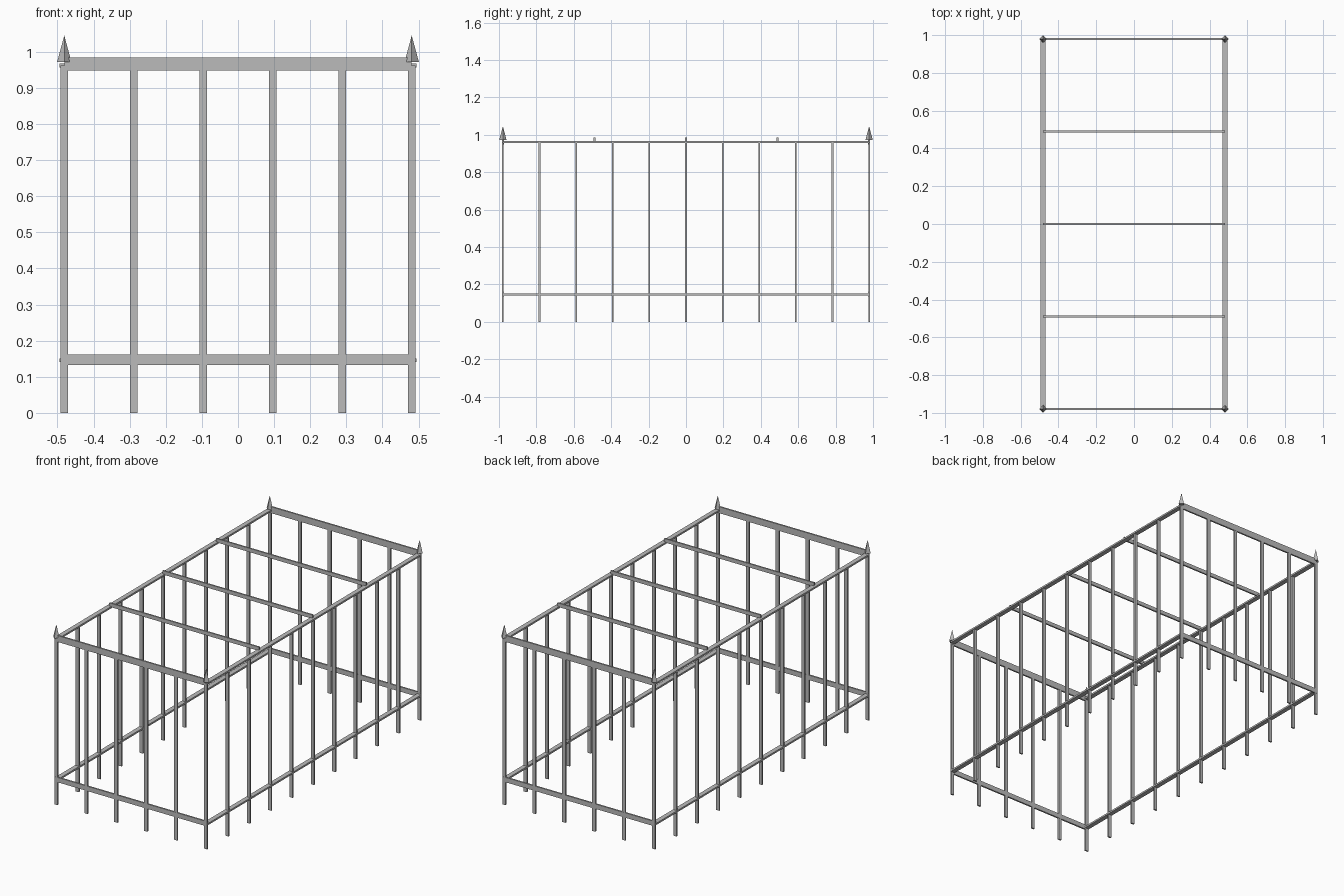
import bpy
import math

cube = bpy.data.objects.get("Cube")
if cube:
    bpy.data.objects.remove(cube, do_unlink=True)

steel = bpy.data.materials.new("grey_steel")
steel.use_nodes = True
steel.diffuse_color = (0.5, 0.5, 0.5, 1)
steel.node_tree.nodes["Principled BSDF"].inputs["Base Color"].default_value = (0.5, 0.5, 0.5, 1)

HX, HY = 0.481, 0.979      # post centre lines
BAR, THIN = 0.02, 0.009    # post width and flat bar thickness
POST_TOP = 0.962


def finish(name):
    obj = bpy.context.object
    obj.name = name
    obj.data.materials.append(steel)
    return obj


def box(name, centre, size):
    bpy.ops.mesh.primitive_cube_add(size=1, location=centre)
    obj = finish(name)
    obj.scale = size
    bpy.ops.object.transform_apply(location=False, rotation=False, scale=True)
    return obj


def post(name, x, y):
    box(name, (x, y, POST_TOP / 2), (BAR, THIN, POST_TOP))


# Long sides: posts and flat rails
for side, x in (("left", HX), ("right", -HX)):
    for i in range(11):
        post(f"{side}_post", x, HY * (i / 5 - 1))
    for level, z in (("top", POST_TOP), ("bottom", 0.146)):
        box(f"{side}_{level}_rail", (x, 0, z), (0.027, 2 * HY, 0.01))

# Short ends: inner posts, deep top beam and bottom rail
for end, y in (("front", -HY), ("back", HY)):
    for i in range(1, 5):
        post(f"{end}_post", HX * (i * 2 / 5 - 1), y)
    box(f"{end}_top_beam", (0, y, 0.966), (2 * HX, 0.0095, 0.037))
    box(f"{end}_bottom_rail", (0, y, 0.147), (2 * HX + BAR, 0.0095, 0.028))

    # Pointed four-sided finials on the corners
    for side, x in (("left", HX), ("right", -HX)):
        bpy.ops.mesh.primitive_cone_add(vertices=4, radius1=0.02, radius2=0,
                                        depth=0.074, location=(x, y, 1.008))
        finish(f"{end}_{side}_finial")

# Roof cross bars
for i in (-1, 0, 1):
    box("roof_cross_bar", (0, i * HY / 2, 0.9735), (2 * HX, THIN, 0.022))
